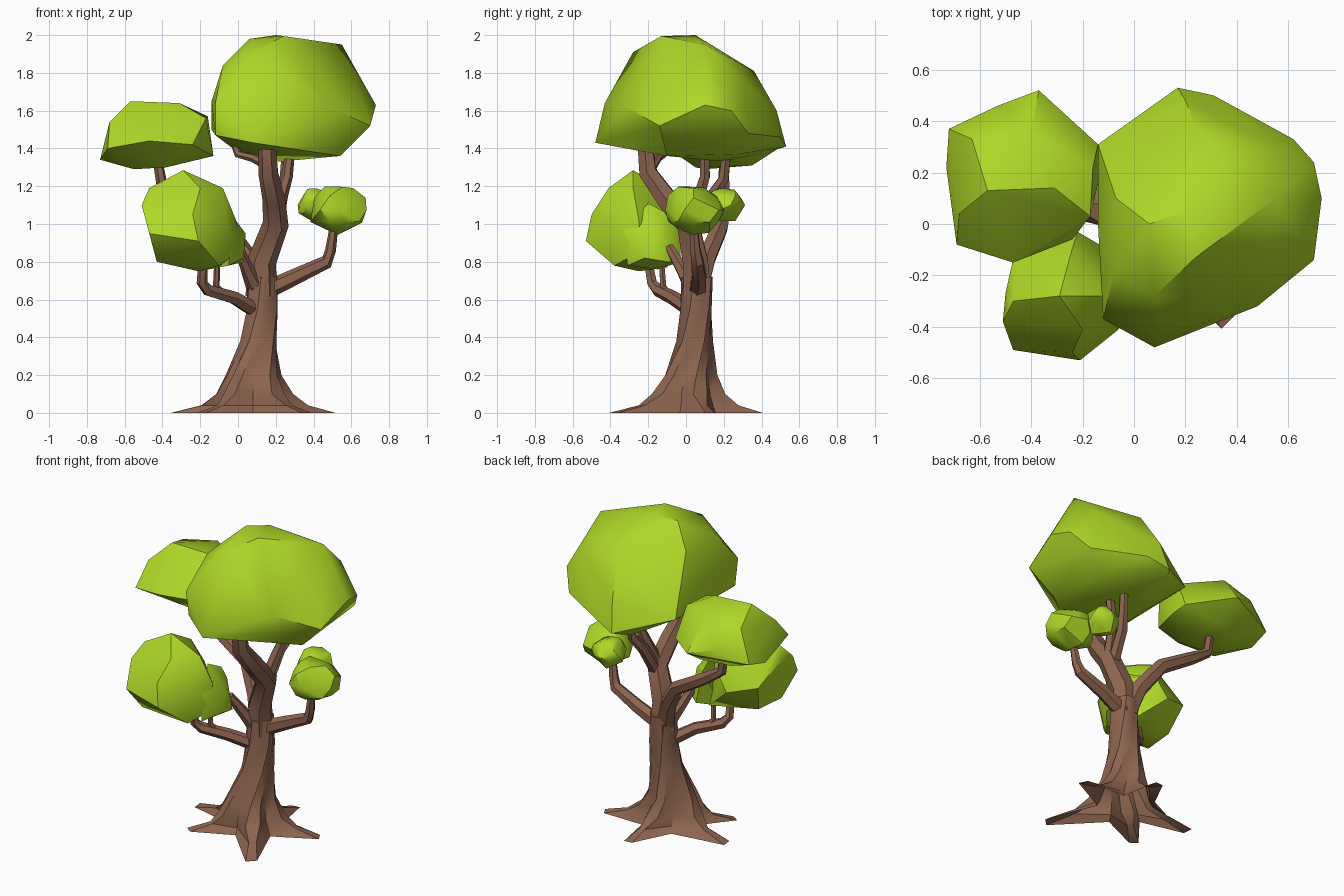
import bpy, bmesh, math, random
from mathutils import Vector, Quaternion


def material(name, rgb):
    m = bpy.data.materials.new(name)
    m.diffuse_color = (*rgb, 1)
    return m


BARK = material("bark", (0.27, 0.13, 0.08))
LEAF = material("leaf", (0.42, 0.68, 0.02))


def finish(name, bm, mat, angle):
    bmesh.ops.recalc_face_normals(bm, faces=bm.faces)
    me = bpy.data.meshes.new(name)
    bm.to_mesh(me)
    bm.free()
    me.materials.append(mat)
    me.shade_smooth()
    me.set_sharp_from_angle(angle=math.radians(angle))
    ob = bpy.data.objects.new(name, me)
    bpy.context.collection.objects.link(ob)
    return ob


def skin(bm, rings):
    n = len(rings[0])
    for a, b in zip(rings, rings[1:]):
        for i in range(n):
            j = (i + 1) % n
            bm.faces.new((a[i], a[j], b[j], b[i]))


def branch(name, pts, r0, r1, sides=6):
    """Tapered tube along a bent path."""
    pts = [Vector(p) for p in pts]
    bm = bmesh.new()
    rings, q, prev = [], Quaternion(), Vector((0, 0, 1))
    for k, p in enumerate(pts):
        t = (pts[min(k + 1, len(pts) - 1)] - pts[max(k - 1, 0)]).normalized()
        q = prev.rotation_difference(t) @ q
        prev = t
        r = r0 + (r1 - r0) * k / (len(pts) - 1)
        rings.append([bm.verts.new(p + q @ Vector((r * math.cos(a), r * math.sin(a), 0)))
                      for a in (math.tau * i / sides for i in range(sides))])
    skin(bm, rings)
    bm.faces.new(rings[-1])
    bm.faces.new(rings[0][::-1])
    return finish(name, bm, BARK, 40)


def clump(name, pts):
    """Faceted leaf mass: convex hull of a few corner points."""
    bm = bmesh.new()
    for p in pts:
        bm.verts.new(p)
    res = bmesh.ops.convex_hull(bm, input=bm.verts)
    junk = {v for v in res["geom_interior"] + res["geom_unused"]
            if isinstance(v, bmesh.types.BMVert)}
    bmesh.ops.delete(bm, geom=list(junk), context='VERTS')
    return finish(name, bm, LEAF, 36)


def small_clump(name, loc, size, seed):
    """Little tuft: convex hull of scattered points on an ellipsoid."""
    rng = random.Random(seed)
    bm = bmesh.new()
    bmesh.ops.create_icosphere(bm, subdivisions=2, radius=1)
    pts = [v.co.copy() for v in bm.verts]
    bm.free()
    return clump(name, [Vector(loc) + Vector([c * s for c, s in zip(p, size)]) * rng.uniform(.8, 1.08)
                        for p in pts])


# trunk with five flared roots: alternating root tips and valleys, twisting upward
tips = [(0.51, 0.13), (0.14, 0.41), (-0.36, 0.08), (-0.20, -0.24), (0.37, -0.39)]
base = Vector((0.10, 0.03))
polar = [((Vector(t) - base).length, math.atan2(t[1] - base.y, t[0] - base.x) % math.tau)
         for t in tips]
# height, share of root reach, trunk radius, valley radius, centre x, centre y, twist
levels = [(0.00, 1.00, 0.00, 0.17, 0.10, 0.03, 0.0),
          (0.04, 0.58, 0.03, 0.15, 0.10, 0.03, 0.0),
          (0.10, 0.22, 0.11, 0.135, 0.09, 0.02, 0.05),
          (0.20, 0.05, 0.128, 0.12, 0.085, 0.02, 0.2),
          (0.38, 0.0, 0.100, 0.09, 0.11, 0.045, 0.5),
          (0.55, 0.0, 0.088, 0.08, 0.125, 0.055, 0.8),
          (0.72, 0.0, 0.085, 0.075, 0.125, 0.06, 1.0)]
bm = bmesh.new()
rings = []
for z, share, rt, rv, cx, cy, tw in levels:
    ring = []
    for i, (reach, ang) in enumerate(polar):
        nxt = polar[(i + 1) % 5][1]
        gap = (nxt - ang) % math.tau
        r = reach * share + rt
        # tip is two corners wide so each root has a blunt end
        w = 0.07 if share > 0.3 else 0.2
        for a, rr in ((ang - w, r), (ang + w, r * 0.97), (ang + gap / 2, rv)):
            ring.append(bm.verts.new((cx + rr * math.cos(a + tw), cy + rr * math.sin(a + tw), z)))
    rings.append(ring)
skin(bm, rings)
bm.faces.new(rings[-1])
finish("trunk", bm, BARK, 35)

# limbs
branch("main_limb", [(.125, .06, .62), (.125, .05, .80), (.20, .01, 1.0), (.19, -.10, 1.13),
                     (.16, -.20, 1.27), (.155, -.215, 1.42)], .085, .045)
branch("crown_twig_right", [(.20, .0, 1.0), (.23, .07, 1.15), (.26, .10, 1.25), (.28, .10, 1.42)], .04, .025)
branch("crown_twig_back", [(.19, .02, .95), (.21, .14, 1.15), (.25, .20, 1.24), (.26, .22, 1.42)], .04, .025)
branch("crown_twig_left", [(.17, -.18, 1.30), (.08, -.15, 1.35), (0, -.12, 1.37), (-.03, -.10, 1.46)], .025, .02)
branch("left_back_limb", [(.11, .06, .64), (.05, .11, .82), (-.06, .18, .98), (-.28, .20, 1.11),
                          (-.40, .20, 1.19), (-.43, .20, 1.36)], .06, .025)
branch("right_limb", [(.13, .06, .64), (.30, .07, .72), (.47, .06, .80), (.49, .05, .86),
                      (.51, .04, 1.0)], .05, .022)
branch("left_front_limb", [(.08, .02, .55), (-.02, -.07, .61), (-.16, -.15, .65),
                           (-.19, -.18, .69), (-.185, -.20, .80)], .042, .025)
branch("left_front_twig", [(-.08, -.10, .635), (-.115, -.12, .67), (-.11, -.13, .80)], .02, .016)
branch("inner_twig", [(.10, .03, .66), (.05, -.02, .76), (.0, -.09, .88)], .045, .025)

# leaf masses
clump("crown_leaves", [
    (.08, -.48, 1.43), (-.12, -.37, 1.64), (-.12, -.34, 1.47), (.48, -.32, 1.62), (.70, -.14, 1.52),
    (.73, .10, 1.63), (.70, .24, 1.60), (.62, .33, 1.48), (.31, .50, 1.46), (.17, .53, 1.41),
    (-.14, .31, 1.50), (-.14, .0, 1.65), (-.07, .10, 1.85), (.06, .0, 1.98), (.24, -.13, 1.995),
    (.20, .05, 2.0), (.55, .10, 1.95), (.08, -.28, 1.91), (.25, .36, 1.81), (.54, .30, 1.76),
    (.20, .48, 1.60), (.54, -.10, 1.36), (.50, .28, 1.37), (.22, .20, 1.33), (.0, .05, 1.38),
    (.10, .43, 1.38), (.12, -.43, 1.64), (-.08, -.20, 1.84)])
clump("left_back_leaves", [
    (-.73, .22, 1.34), (-.72, .37, 1.38), (-.53, .46, 1.46), (-.37, .52, 1.42), (-.14, .31, 1.38),
    (-.13, .20, 1.36), (-.24, -.06, 1.42), (-.47, -.15, 1.44), (-.69, -.08, 1.40), (-.68, .04, 1.54),
    (-.57, .13, 1.65), (-.31, .14, 1.64), (-.17, .03, 1.56), (-.16, .22, 1.57), (-.40, .36, 1.62),
    (-.63, .33, 1.58), (-.55, .10, 1.29), (-.38, .05, 1.30), (-.35, .35, 1.31), (-.55, .32, 1.31)])
clump("left_front_leaves", [
    (-.51, -.38, 1.10), (-.50, -.27, 1.10), (-.47, -.30, 1.19), (-.29, -.28, 1.285), (-.08, -.28, 1.19),
    (-.46, -.09, .98), (-.22, -.03, 1.02), (-.25, -.13, 1.20), (-.01, -.25, 1.02), (-.06, -.41, 1.0),
    (-.21, -.53, .91), (-.24, -.50, 1.05), (-.20, -.41, 1.19), (-.47, -.49, .95), (-.43, -.38, .80),
    (-.41, -.17, .80), (-.21, -.25, .75), (-.10, -.10, .77), (-.10, -.38, .78), (.0, -.25, .85),
    (-.28, -.02, .93)])
clump("inner_leaves", [
    (.04, -.18, .95), (.03, -.22, .82), (.03, -.10, .80), (-.05, -.03, .80), (-.05, -.31, .78),
    (-.03, -.33, .97), (-.01, -.10, 1.0), (-.10, -.03, 1.02), (-.08, -.2, 1.11), (-.15, -.15, .76)])
small_clump("right_leaves", (.53, .04, 1.075), (.155, .155, .135), 5)
small_clump("right_leaves_small", (.415, .20, 1.10), (.105, .115, .095), 8)
